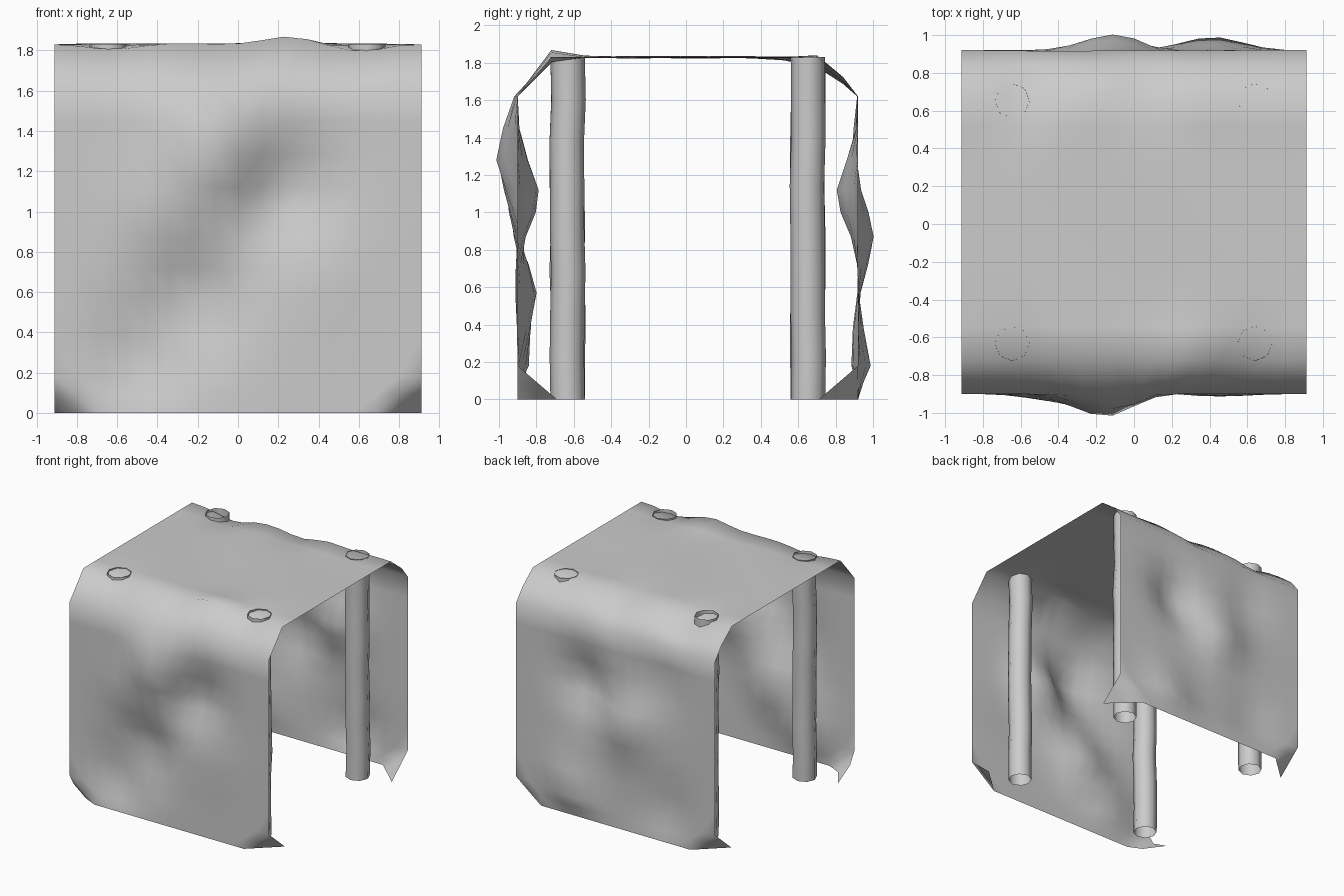
import bpy, math, random
from math import exp, sin, cos, pi

cube = bpy.data.objects.get("Cube")
if cube:
    bpy.data.objects.remove(cube)
random.seed(4)


def material(name, rgb):
    m = bpy.data.materials.new(name)
    m.use_nodes = True
    m.diffuse_color = (*rgb, 1)
    m.node_tree.nodes["Principled BSDF"].inputs["Base Color"].default_value = (*rgb, 1)
    return m


grey = material("plain grey", (0.6, 0.6, 0.6))


def build(name, verts, faces):
    me = bpy.data.meshes.new(name)
    me.from_pydata(verts, [], faces)
    me.materials.append(grey)
    ob = bpy.data.objects.new(name, me)
    bpy.context.collection.objects.link(ob)
    bpy.ops.object.select_all(action='DESELECT')
    ob.select_set(True)
    bpy.context.view_layer.objects.active = ob
    bpy.ops.object.shade_smooth_by_angle(angle=math.radians(80))


# Draped cloth: a side-to-side grid following an upside-down U profile
HALF, COLS = 0.912, 16
side = [0, 0.09, 0.18, 0.38, 0.57, 0.72, 0.87, 1.0, 1.12, 1.28, 1.45, 1.62]
top = [-0.72 + 1.42 * i / 8 for i in range(9)]
profile = ([(-0.9, z) for z in side] + [(y, 1.83) for y in top]
           + [(0.84, 1.72)] + [(0.92, z) for z in reversed(side)])
ROWS = len(profile)

# Swells and hollows: position along x, position along z (or y on top), outward depth
front_bumps = [(-0.13, 1.3, 0.12), (-0.38, 1.0, 0.04), (0.24, 1.1, -0.12),
               (-0.2, 0.57, -0.1), (-0.5, 0.27, -0.07), (0.45, 0.65, 0.015)]
back_bumps = [(-0.1, 0.87, 0.085), (0.42, 0.18, 0.07), (0.3, 1.1, -0.12),
              (-0.4, 1.3, -0.04), (-0.45, 0.25, -0.04)]
top_bumps = [(0.25, -0.73, 0.045), (0.63, -0.74, -0.04), (-0.62, -0.74, -0.03),
             (-0.54, 0.73, -0.06), (0.09, 0.73, -0.03), (0.32, 0.72, 0.02)]


def swell(bumps, u, v, spread):
    return sum(d * exp(-((u - bu) ** 2 + (v - bv) ** 2) / spread) for bu, bv, d in bumps)


def corner_curl(x, y, z):
    # inward fold of the cloth's bottom corners along a diagonal
    u = max(0, 1 - (HALF - abs(x)) / 0.228 - z / 0.18)
    crumpled = x < 0 and y < 0
    return 0.21 * (u ** 2 if crumpled else u)


verts, faces = [], []
for y, z in profile:
    for c in range(COLS + 1):
        x = -HALF + 2 * HALF * c / COLS
        inner = 1 - abs(x / HALF) ** 6
        hem = min(1, z / 0.18)  # the bottom hem hangs straight
        py, pz = y, z
        if abs(y) < 0.87:
            pz += inner * (0.006 * sin(5 * x + 4 * y) + swell(top_bumps, x, y, 0.03))
        elif y < 0:
            py += corner_curl(x, y, z) - inner * hem * swell(front_bumps, x, z, 0.055)
        else:
            py += inner * hem * swell(back_bumps, x, z, 0.05) - corner_curl(x, y, z)
        verts.append((x, py, pz))

W = COLS + 1
for r in range(ROWS - 1):
    for c in range(COLS):
        a, b, d, e = r * W + c, r * W + c + 1, (r + 1) * W + c + 1, (r + 1) * W + c
        # diagonals follow the folds of the four corners
        if (r < ROWS / 2) == (c < COLS / 2):
            faces += [(a, b, e), (b, d, e)]
        else:
            faces += [(a, b, d), (a, d, e)]
build("draped_cloth", verts, faces)

# Four hollow eight-sided posts with a slight waver
SIDES, RINGS, HEIGHT = 8, 9, 1.832


def post(name, px, py):
    pv, pf = [], []
    for k in range(RINGS):
        t = k / (RINGS - 1)
        ends = 0 < k < RINGS - 1
        dx, dy = (random.uniform(-0.006, 0.006) * ends for _ in range(2))
        for s in range(SIDES):
            a = 2 * pi * s / SIDES
            pv.append((px + dx + 0.092 * cos(a), py + dy + 0.092 * sin(a), HEIGHT * t))
    for k in range(RINGS - 1):
        for s in range(SIDES):
            n = (s + 1) % SIDES
            pf.append((k * SIDES + s, k * SIDES + n,
                       (k + 1) * SIDES + n, (k + 1) * SIDES + s))
    build(name, pv, pf)


for end, y in (("front", -0.633), ("back", 0.652)):
    for hand, x in (("left", 0.64), ("right", -0.645)):
        post(f"{end}_{hand}_post", x, y)
